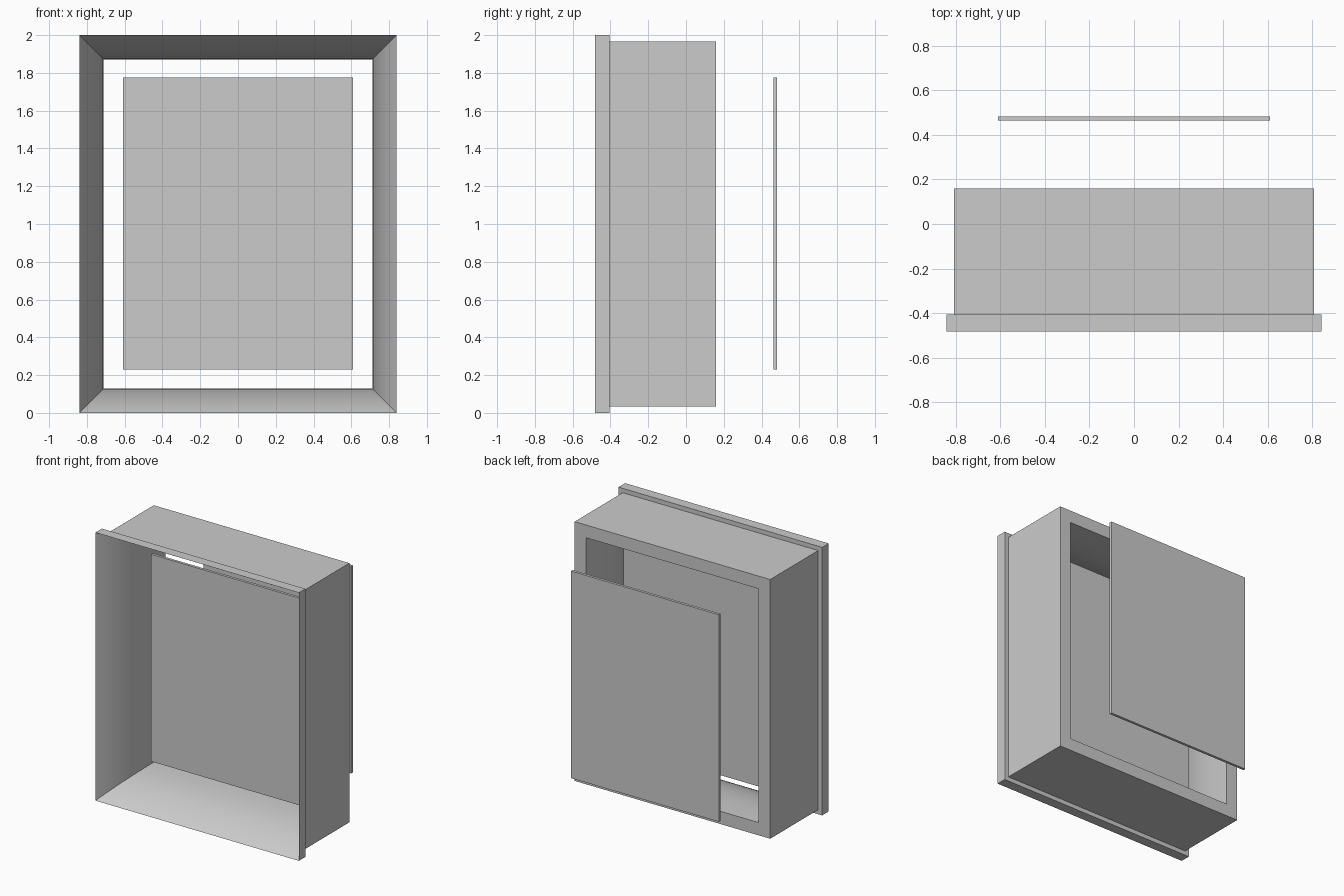
import bpy, bmesh

if "Cube" in bpy.data.objects:
    bpy.data.objects.remove(bpy.data.objects["Cube"])

HALF_W, HALF_H, MID_Z = 0.84, 1.0, 1.0


def make_object(name, bm):
    bmesh.ops.recalc_face_normals(bm, faces=bm.faces)
    mesh = bpy.data.meshes.new(name)
    bm.to_mesh(mesh)
    bm.free()
    obj = bpy.data.objects.new(name, mesh)
    bpy.context.collection.objects.link(obj)
    return obj


def mitred_frame(name, profile):
    """Sweep a closed (inset, y) profile around a rectangle with mitred corners."""
    bm = bmesh.new()
    rings = []
    for inset, y in profile:
        w, h = HALF_W - inset, HALF_H - inset
        rings.append([bm.verts.new((sx * w, y, MID_Z + sz * h))
                      for sx, sz in ((-1, -1), (1, -1), (1, 1), (-1, 1))])
    for a, b in zip(rings, rings[1:] + rings[:1]):
        for i in range(4):
            j = (i + 1) % 4
            bm.faces.new((a[i], a[j], b[j], b[i]))
    return make_object(name, bm)


def panel(name, y0, y1):
    bm = bmesh.new()
    bmesh.ops.create_cube(bm, size=1)
    bmesh.ops.scale(bm, vec=(1.22, y1 - y0, 1.545), verts=bm.verts)
    bmesh.ops.translate(bm, vec=(0, (y0 + y1) / 2, 1.002), verts=bm.verts)
    return make_object(name, bm)


# Housing: front lip, box sides, back rim and flared inner walls
FRONT, BACK, DEPTH = -0.482, 0.16, 0.128
STEPS = 14
flare = []
for k in range(STEPS):
    u = (k / STEPS) ** 1.4
    flare.append((DEPTH * (1 - (1 - u) ** 3), FRONT + u * (BACK - FRONT)))
outside = [(DEPTH, BACK), (0.033, BACK), (0.033, -0.405), (0, -0.405)]
housing = mitred_frame("housing", flare + outside)
bpy.context.view_layer.objects.active = housing
housing.select_set(True)
bpy.ops.object.shade_smooth_by_angle(angle=0.52)

# Panel inside the housing and matching panel set off behind it
panel("inner_panel", -0.155, -0.135)
panel("rear_panel", 0.463, 0.483)
